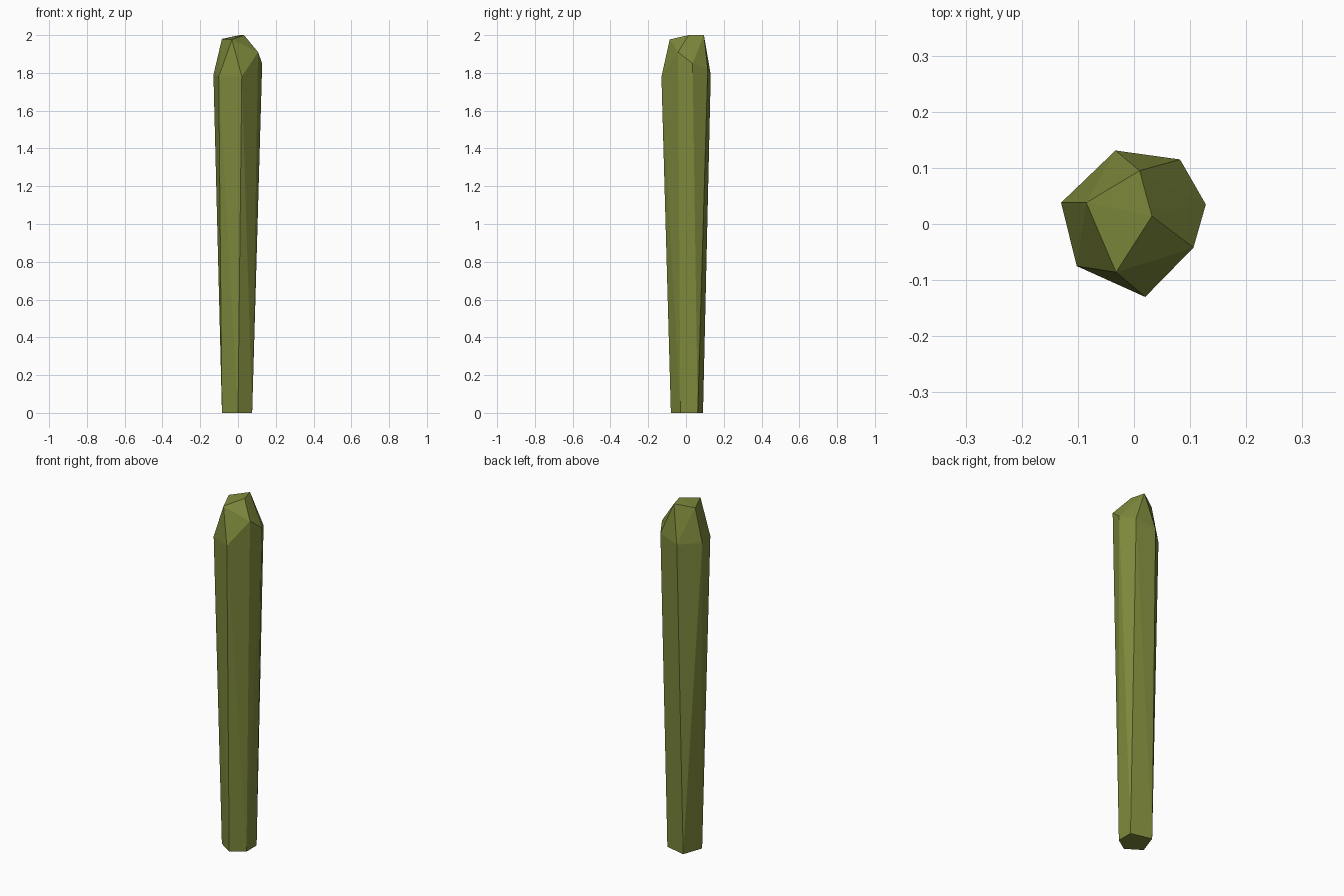
import bpy, bmesh

if "Cube" in bpy.data.objects:
    bpy.data.objects.remove(bpy.data.objects["Cube"])

olive = bpy.data.materials.new("olive green")
olive.diffuse_color = (0.21, 0.25, 0.045, 1)
olive.use_nodes = True
olive.node_tree.nodes["Principled BSDF"].inputs["Base Color"].default_value = olive.diffuse_color

# narrow five-sided foot, wide irregular shoulder, faceted tip
foot = [(0.075, 0.062, 0), (-0.045, 0.09, 0), (-0.085, -0.025, 0),
        (0.0, -0.08, 0), (0.075, -0.03, 0)]
shoulder = [(-0.033, 0.131, 1.79), (0.082, 0.115, 1.82), (0.128, 0.035, 1.85),
            (0.106, -0.042, 1.91), (0.02, -0.13, 1.78), (-0.102, -0.075, 1.78),
            (-0.13, 0.038, 1.79)]
tip = [(0.01, 0.095, 2.0), (-0.085, 0.038, 1.98), (-0.032, -0.086, 1.977),
       (0.032, 0.014, 2.0)]

# tapered faceted stalk wrapped around the three rings
bm = bmesh.new()
for p in foot + shoulder + tip:
    bm.verts.new(p)
bmesh.ops.convex_hull(bm, input=bm.verts[:])
bmesh.ops.recalc_face_normals(bm, faces=bm.faces[:])
mesh = bpy.data.meshes.new("stalk")
bm.to_mesh(mesh)
bm.free()
mesh.materials.append(olive)
stalk = bpy.data.objects.new("stalk", mesh)
bpy.context.collection.objects.link(stalk)
